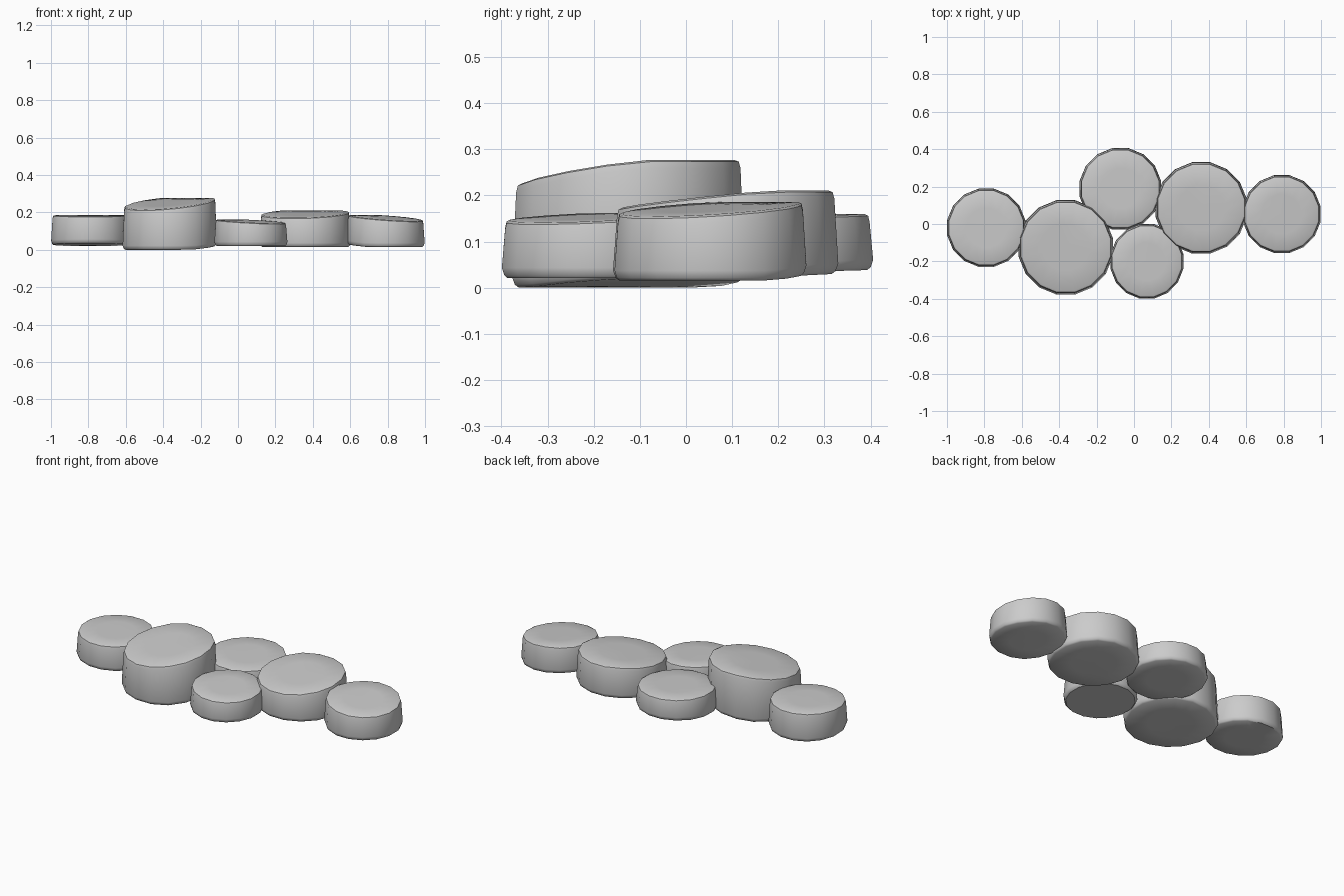
import bpy, bmesh, math

if "Cube" in bpy.data.objects:
    bpy.data.objects.remove(bpy.data.objects["Cube"])

SIDES = 16


def stone(name, cx, cy, rx, ry, top, bottom):
    """Round slab: top and bottom are height functions of offsets from its centre."""
    bm = bmesh.new()
    # rings: (radius factor, which surface, height offset) from top centre to bottom centre
    rings = [(0.5, top, 0), (0.91, top, 0), (0.95, top, -0.004), (0.965, top, -0.018),
             (1.0, bottom, 0.022), (0.975, bottom, 0.006), (0.94, bottom, 0), (0.5, bottom, 0)]
    loops = []
    for f, height, dz in rings:
        loop = []
        for i in range(SIDES):
            a = 2 * math.pi * (i + 0.5) / SIDES
            x, y = rx * f * math.cos(a), ry * f * math.sin(a)
            loop.append(bm.verts.new((cx + x, cy + y, height(x, y) + dz)))
        loops.append(loop)
    for upper, lower in zip(loops, loops[1:]):
        for i in range(SIDES):
            j = (i + 1) % SIDES
            bm.faces.new((upper[i], lower[i], lower[j], upper[j]))
    # fan caps
    for loop, height in ((loops[0], top), (loops[-1], bottom)):
        c = bm.verts.new((cx, cy, height(0, 0)))
        for i in range(SIDES):
            bm.faces.new((c, loop[i], loop[(i + 1) % SIDES]))
    bmesh.ops.recalc_face_normals(bm, faces=bm.faces)
    mesh = bpy.data.meshes.new(name)
    bm.to_mesh(mesh)
    bm.free()
    ob = bpy.data.objects.new(name, mesh)
    bpy.context.collection.objects.link(ob)
    bpy.ops.object.select_all(action='DESELECT')
    ob.select_set(True)
    bpy.context.view_layer.objects.active = ob
    bpy.ops.object.shade_smooth_by_angle(angle=math.radians(40))
    return ob


# low stone at the far left
stone("left_stone", -0.79, -0.02, 0.213, 0.213,
      lambda x, y: min(0.185, 0.184 + 0.02 * y),
      lambda x, y: max(0.02, 0.027 - 0.04 * y))
# tallest stone
stone("tall_stone", -0.365, -0.125, 0.257, 0.257,
      lambda x, y: min(0.277, 0.252 + 0.09 * x + 0.13 * y),
      lambda x, y: max(0.0, 0.003 + 0.07 * x + 0.05 * y))
# stone at the back
stone("back_stone", -0.073, 0.188, 0.222, 0.222,
      lambda x, y: min(0.16, 0.157 - 0.02 * x + 0.02 * y),
      lambda x, y: 0.032 + 0.03 * y)
# large stone right of centre
stone("large_right_stone", 0.359, 0.086, 0.249, 0.249,
      lambda x, y: min(0.211, 0.195 + 0.03 * x + 0.1 * y),
      lambda x, y: max(0.015, 0.018 + 0.05 * y))
# small stone at the front
stone("front_stone", 0.069, -0.2, 0.199, 0.203,
      lambda x, y: min(0.162, 0.153 - 0.05 * x + 0.04 * y),
      lambda x, y: 0.021)
# stone at the far right
stone("right_stone", 0.79, 0.053, 0.212, 0.212,
      lambda x, y: min(0.186, 0.172 - 0.07 * x + 0.06 * y),
      lambda x, y: max(0.015, 0.018 - 0.06 * x + 0.05 * y))
